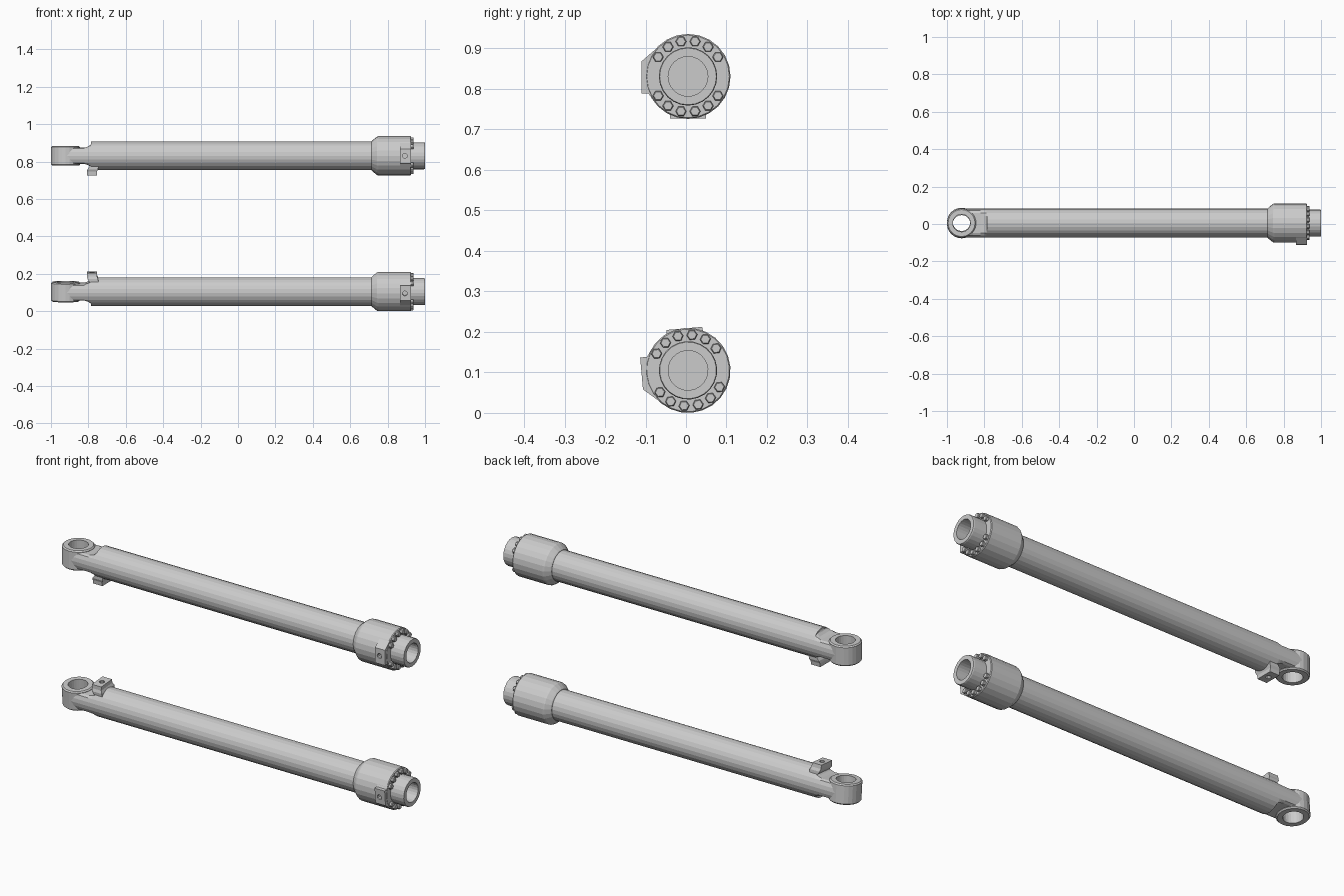
import bpy, bmesh
from math import cos, sin, pi, radians
from mathutils import Matrix, Vector

if "Cube" in bpy.data.objects:
    bpy.data.objects.remove(bpy.data.objects["Cube"])

SIDES = 24
EYE_X = -0.922
R = 0.077


def loft(name, rings, mat, closed=False):
    """Skin a list of equal-length rings; cap the ends, or join last to first."""
    bm = bmesh.new()
    vs = [[bm.verts.new(mat @ Vector(p)) for p in ring] for ring in rings]
    n = len(rings[0])
    pairs = list(zip(vs, vs[1:])) + ([(vs[-1], vs[0])] if closed else [])
    for a, b in pairs:
        for i in range(n):
            j = (i + 1) % n
            bm.faces.new((a[i], a[j], b[j], b[i]))
    if not closed:
        bm.faces.new(vs[0])
        bm.faces.new(vs[-1])
    bmesh.ops.recalc_face_normals(bm, faces=bm.faces)
    me = bpy.data.meshes.new(name)
    bm.to_mesh(me)
    bm.free()
    ob = bpy.data.objects.new(name, me)
    bpy.context.scene.collection.objects.link(ob)
    return ob


def circle_x(x, r, n=SIDES, y=0, z=0):
    return [(x, y + r * cos(2 * pi * i / n), z + r * sin(2 * pi * i / n)) for i in range(n)]


def circle_y(y, r, x, z, n=10):
    return [(x + r * cos(2 * pi * i / n), y, z + r * sin(2 * pi * i / n)) for i in range(n)]


def circle_z(z, r, x, n=SIDES, y=0):
    return [(x + r * cos(2 * pi * i / n), y + r * sin(2 * pi * i / n), z) for i in range(n)]


def turned(name, profile, mat, n=SIDES, closed=False):
    return loft(name, [circle_x(x, r, n) for x, r in profile], mat, closed)


def cut(cutter, *targets):
    cutter.hide_render = True
    cutter.hide_viewport = True
    for ob in targets:
        m = ob.modifiers.new("hole", 'BOOLEAN')
        m.operation = 'DIFFERENCE'
        m.solver = 'EXACT'
        m.object = cutter


def cylinder(tag, zc, tilt, flip):
    mat = (Matrix.Translation((0, 0.005, zc)) @ Matrix.Rotation(radians(tilt), 4, 'X')
           @ Matrix.Diagonal((1, 1, flip, 1)))

    # barrel tube
    turned(tag + "_barrel", [(-0.785, R), (0.73, R)], mat)

    # gland head with chamfered shoulder
    head = turned(tag + "_head", [(0.715, 0.079), (0.72, 0.084), (0.742, 0.102),
                                  (0.75, 0.105), (0.921, 0.105), (0.925, 0.102)], mat)

    # hollow rod sleeve
    turned(tag + "_rod_sleeve", [(0.91, 0.072), (0.995, 0.072), (1.0, 0.070),
                                 (1.0, 0.049), (0.85, 0.049)], mat)

    # flange bolts, two arcs of six
    for side in (1, -1):
        for i in range(6):
            a = side * radians(33 + 22.8 * i)
            y, z = 0.088 * cos(a), 0.088 * sin(a)
            rings = [circle_x(x, r, 6, y, z) for x, r in
                     ((0.92, 0.0135), (0.936, 0.0135), (0.939, 0.011))]
            loft(f"{tag}_bolt_{'upper' if side > 0 else 'lower'}_{i + 1}", rings, mat)

    # side port block on the head
    outline = [(-0.115, -0.037), (-0.115, 0.042), (-0.098, 0.042), (-0.085, 0.06),
               (-0.04, 0.06), (-0.04, -0.072), (-0.077, -0.070)]
    block = loft(tag + "_head_port", [[(x, y, z) for y, z in outline] for x in (0.866, 0.924)], mat)
    cut(loft(tag + "_head_port_cutter",
             [circle_y(-0.14, 0.013, 0.892, 0), circle_y(-0.085, 0.013, 0.892, 0)], mat), block, head)

    # port block at the base end of the barrel
    def rect(z, x0, x1, w):
        return [(x0, -w, z), (x1, -w, z), (x1, w, z), (x0, w, z)]
    base = loft(tag + "_base_port", [rect(0.045, -0.785, -0.745, 0.052), rect(0.072, -0.805, -0.748, 0.052),
                                     rect(0.085, -0.808, -0.754, 0.046), rect(0.104, -0.808, -0.754, 0.044)], mat)
    cut(loft(tag + "_base_port_cutter",
             [circle_z(0.12, 0.013, -0.781, 10), circle_z(0.08, 0.013, -0.781, 10)], mat), base)

    # neck: round barrel section flattening into the eye
    rings = []
    for x, h in ((EYE_X, 0.047), (-0.86, 0.044), (-0.82, 0.044), (-0.80, 0.050), (-0.788, 0.060), (-0.78, R)):
        rings.append([(x, y, max(-h, min(h, z))) for _, y, z in circle_x(x, R)])
    neck = loft(tag + "_neck", rings, mat)
    cut(loft(tag + "_neck_cutter", [circle_z(z, 0.055, EYE_X) for z in (-0.2, 0.2)], mat), neck)

    # mounting eye ring
    loft(tag + "_eye", [circle_z(z, r, EYE_X) for z, r in
                        ((-0.052, 0.047), (-0.052, 0.072), (-0.046, 0.078), (0.046, 0.078),
                         (0.052, 0.072), (0.052, 0.047))], mat, closed=True)


cylinder("lower", 0.105, 5, 1)
cylinder("upper", 0.831, 0, -1)
